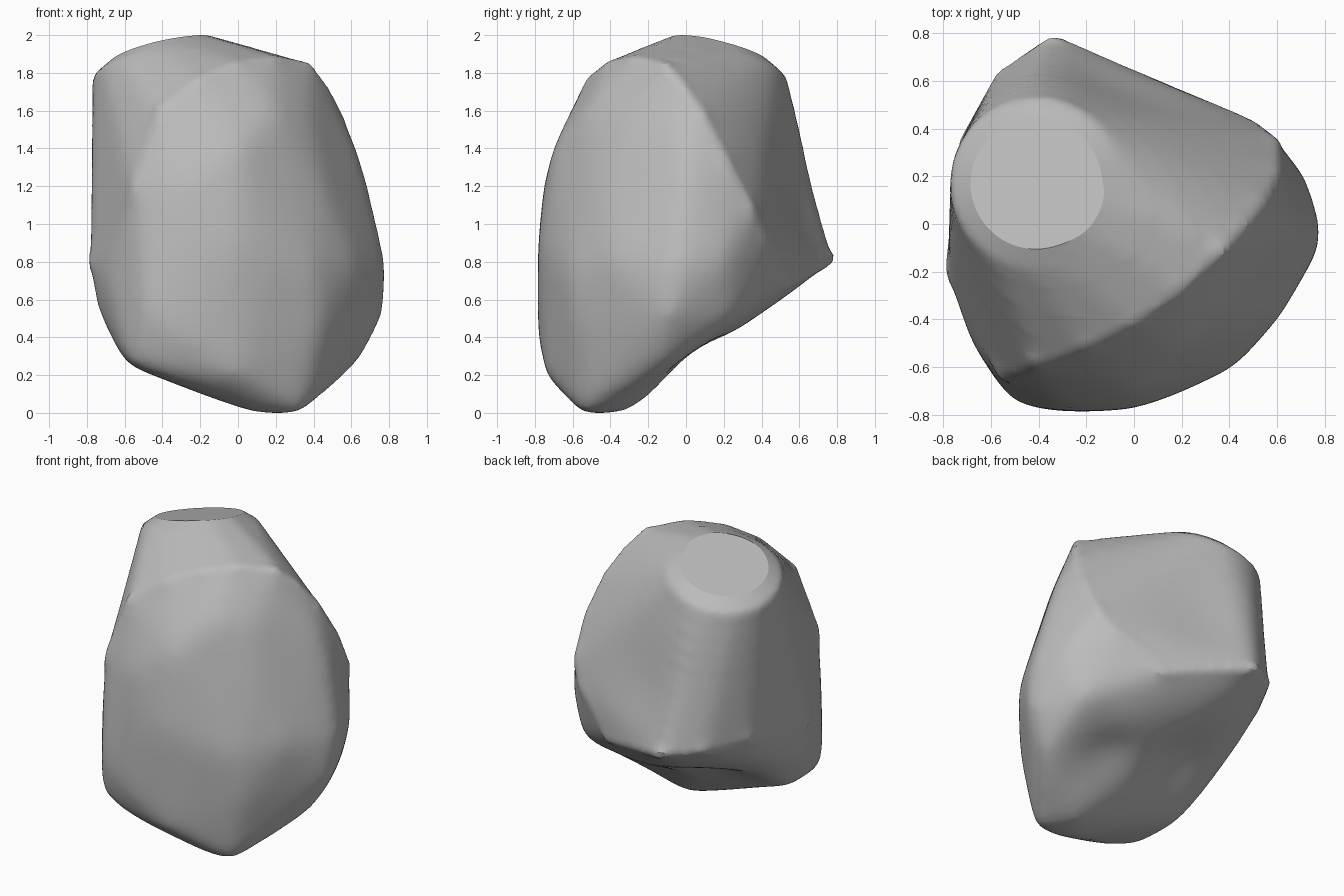
import bpy
import bmesh
import math
from mathutils import Vector
from mathutils.geometry import intersect_point_line

if "Cube" in bpy.data.objects:
    bpy.data.objects.remove(bpy.data.objects["Cube"], do_unlink=True)

# Plain grey stone material
stone = bpy.data.materials.new("stone grey")
stone.use_nodes = True
grey = (0.5, 0.5, 0.5, 1)
stone.diffuse_color = grey
stone.node_tree.nodes["Principled BSDF"].inputs["Base Color"].default_value = grey

# The flat top leans towards the back and the model's right
TILT = 0.223
cap_centre = Vector((-.41, .17, 1.91))
cap_normal = Vector((-TILT, TILT, 1)).normalized()


def tilted_ring(radius, height, count=40):
    """Circle of points lying in a plane parallel to the flat top."""
    points = []
    for i in range(count):
        angle = math.tau * i / count
        dx, dy = radius * math.cos(angle), radius * math.sin(angle)
        points.append((cap_centre.x + dx, cap_centre.y + dy,
                       height + TILT * (dx - dy)))
    return points


# Bevelled neck, carried on above the flat top so that it can be cut cleanly
neck = tilted_ring(.36, 1.855) + tilted_ring(.2, 1.96)

# Sharp ridge between the neck cone and the bulging front face
ridge = [(-.56, -.65, 1.2), (-.42, -.6, 1.61), (-.2, -.52, 1.78),
         (0, -.42, 1.86), (.2, -.28, 1.89), (.39, -.11, 1.85),
         (.47, -.01, 1.74), (.55, .1, 1.58), (.61, .23, 1.33),
         (.6, .36, 1.08), (.51, .43, .92)]

# Flared skirt of the cone, going on round the back from the ridge
skirt = [(.2, .56, .68), (-.34, .8, .81), (-.57, .64, .84),
         (-.73, .35, .86), (-.79, -.2, .8)]

# Bulging front face, upper and lower halves
upper_front = [(-.3, -.76, 1.2), (0, -.71, 1.4), (.2, -.53, 1.6),
               (.38, -.36, 1.57), (.45, -.46, 1.17), (.64, 0, 1.4),
               (.7, 0, 1.2), (.8, -.05, .77), (.73, .2, .8),
               (.62, -.39, .8), (.41, -.61, .75), (.2, -.71, .8),
               (0, -.78, .9), (-.25, -.79, .8)]
lower_front = [(-.5, -.76, .55), (-.3, -.79, .4), (0, -.75, .19),
               (.44, -.58, .45), (.4, -.56, .25), (.78, -.1, .5),
               (.63, -.13, .23), (.62, .25, .49), (-.69, -.49, .7)]

# Slanting underside
underside = [(-.75, -.2, .54), (-.7, .2, .66), (-.58, -.66, .25),
             (-.6, -.27, .26), (-.4, -.7, .2), (-.2, -.66, .14),
             (.25, .31, .46), (.34, -.56, -.02), (.2, -.3, 0),
             (.05, -.5, 0)]

# Wrap the points in a solid shell
bm = bmesh.new()
for point in neck + ridge + skirt + upper_front + lower_front + underside:
    bm.verts.new(point)
hull = bmesh.ops.convex_hull(bm, input=bm.verts[:])
spare = {g for g in hull["geom_interior"] + hull["geom_unused"]
         if isinstance(g, bmesh.types.BMVert)}
bmesh.ops.delete(bm, geom=list(spare), context="VERTS")
bmesh.ops.recalc_face_normals(bm, faces=bm.faces[:])
mesh = bpy.data.meshes.new("rock")
bm.to_mesh(mesh)
bm.free()
rock = bpy.data.objects.new("rock", mesh)
bpy.context.collection.objects.link(rock)

# Even mesh, with the edges lightly worn
remesh = rock.modifiers.new("remesh", "REMESH")
remesh.mode = "VOXEL"
remesh.voxel_size = .025
wear = rock.modifiers.new("wear", "SMOOTH")
wear.factor = .5
wear.iterations = 3
graph = bpy.context.evaluated_depsgraph_get()
worn = bpy.data.meshes.new_from_object(rock.evaluated_get(graph))
rock.modifiers.clear()

bm = bmesh.new()
bm.from_mesh(worn)


def dent(centre, radius, push):
    """Push the surface near a point with a soft falloff."""
    centre, push = Vector(centre), Vector(push)
    for v in bm.verts:
        near = (v.co - centre).length / radius
        v.co += push * math.exp(-near * near)


# Hollows in the underside and in the flare of the cone
dent((-.25, .08, .38), .27, (0, -.01, .09))
dent((.22, .02, .26), .2, (0, 0, .09))
dent((-.1, .66, 1.15), .3, (0, -.03, 0))

# Round off the broad faces, keeping the ridge, skirt and neck crisp
loop = [Vector(p) for p in ridge + skirt]
segments = list(zip(loop, loop[1:] + loop[:1]))


def edge_distance(point):
    """Distance from a point to the loop of ridge and skirt."""
    best = math.inf
    for a, b in segments:
        factor = intersect_point_line(point, a, b)[1]
        best = min(best, (a.lerp(b, min(max(factor, 0), 1)) - point).length)
    return best


broad = [v for v in bm.verts if edge_distance(v.co) > .045]
for depth in (.12, .22, .32, .42):
    below = [v for v in broad if (cap_centre - v.co).dot(cap_normal) > depth]
    for step in range(10):
        bmesh.ops.smooth_vert(bm, verts=below, factor=.5, use_axis_x=True,
                              use_axis_y=True, use_axis_z=True)

# Cut the flat round top
cut = bmesh.ops.bisect_plane(bm, geom=bm.verts[:] + bm.edges[:] + bm.faces[:],
                             plane_co=cap_centre, plane_no=cap_normal,
                             clear_outer=True)
rim = [g for g in cut["geom_cut"] if isinstance(g, bmesh.types.BMEdge)]
bmesh.ops.edgeloop_fill(bm, edges=rim)
bmesh.ops.recalc_face_normals(bm, faces=bm.faces[:])

# Stand the stone on the ground
ground = min(v.co.z for v in bm.verts)
bmesh.ops.translate(bm, verts=bm.verts[:], vec=(0, 0, -ground))
bm.to_mesh(worn)
bm.free()

rock.data = worn
worn.materials.clear()
worn.materials.append(stone)
bpy.context.view_layer.objects.active = rock
rock.select_set(True)
bpy.ops.object.shade_smooth_by_angle(angle=math.radians(25))
